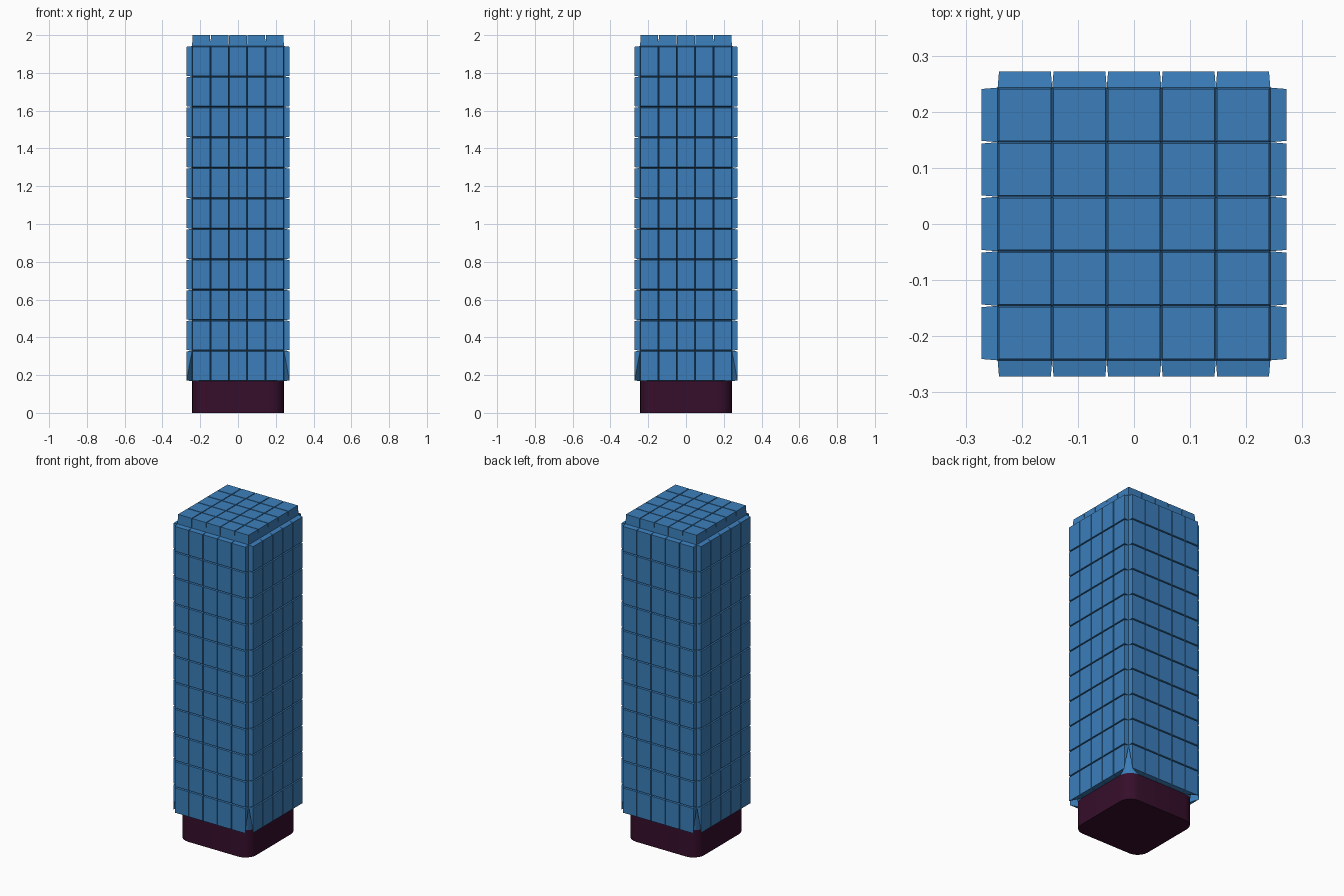
import bpy, bmesh, math
from mathutils import Vector, Matrix

if "Cube" in bpy.data.objects:
    bpy.data.objects.remove(bpy.data.objects["Cube"])

H = 0.243              # half width of core and plinth
R = 0.073              # plinth corner radius
Z0, Z1, ZT = 0.168, 1.942, 2.0
COLS, ROWS = 5, 11
OUT, TAPER = 0.029, 0.95
ROW_H = (Z1 - Z0) / ROWS
COL_W = 2 * H / COLS


def material(name, rgb):
    m = bpy.data.materials.new(name)
    m.diffuse_color = (*rgb, 1)
    m.use_nodes = True
    m.node_tree.nodes["Principled BSDF"].inputs["Base Color"].default_value = m.diffuse_color
    return m


blue = material("blue", (0.044, 0.212, 0.50))
maroon = material("dark maroon", (0.037, 0.0045, 0.024))


def finish(bm, name, mat):
    bmesh.ops.recalc_face_normals(bm, faces=bm.faces)
    me = bpy.data.meshes.new(name)
    bm.to_mesh(me)
    bm.free()
    ob = bpy.data.objects.new(name, me)
    bpy.context.collection.objects.link(ob)
    me.materials.append(mat)
    return ob


def rounded_ring(z, seg=6):
    pts = []
    for q in range(4):
        for i in range(seg + 1):
            a = math.pi / 2 * (q + i / seg)
            cx = (H - R) * (1 if q in (0, 3) else -1)
            cy = (H - R) * (1 if q in (0, 1) else -1)
            pts.append(Vector((cx + R * math.cos(a), cy + R * math.sin(a), z)))
    return pts


def square(z):
    return [Vector((x, y, z)) for x in (-H, H) for y in (-H, H)]


def hull(name, pts, mat):
    bm = bmesh.new()
    for p in pts:
        bm.verts.new(p)
    bmesh.ops.convex_hull(bm, input=bm.verts)
    bmesh.ops.dissolve_limit(bm, angle_limit=0.001, verts=bm.verts, edges=bm.edges)
    return finish(bm, name, mat)


def tile(bm, root, push, base=None):
    """Raised panel: root quad pushed out and shrunk a little."""
    c = sum(root, Vector()) / 4
    top = [bm.verts.new(c + (p - c) * TAPER + push) for p in root]
    low = [bm.verts.new(p) for p in (base or root)]
    bm.faces.new(top)
    for i in range(4):
        j = (i + 1) % 4
        # split from the shared diagonal so warped ends stay crisp
        if i == 1:
            bm.faces.new((low[i], low[j], top[i]))
            bm.faces.new((low[j], top[j], top[i]))
        elif i == 3:
            bm.faces.new((low[i], low[j], top[i]))
            bm.faces.new((low[j], top[j], top[i]))
        else:
            bm.faces.new((low[i], low[j], top[j], top[i]))
    bm.faces.new(low[::-1])


# Plinth with rounded corners
plinth = hull("plinth", rounded_ring(0) + rounded_ring(Z0), maroon)
bpy.context.view_layer.objects.active = plinth
plinth.select_set(True)
bpy.ops.object.shade_smooth_by_angle(angle=math.radians(35))

# Core: square above, blending to the rounded plinth in the lowest row
hull("core_foot", rounded_ring(Z0) + square(Z0 + ROW_H), blue)
hull("core", square(Z0 + ROW_H) + square(Z1), blue)

# Wall panels on all four sides
bm = bmesh.new()
for side in range(4):
    rot = Matrix.Rotation(side * math.pi / 2, 3, 'Z')
    for r in range(ROWS):
        for c in range(COLS):
            x0, z0 = -H + c * COL_W, Z0 + r * ROW_H
            x1, z1 = x0 + COL_W, z0 + ROW_H
            # order makes the end-face diagonal run outer-bottom to inner-top
            quad = [Vector((x0, -H, z0)), Vector((x1, -H, z0)),
                    Vector((x1, -H, z1)), Vector((x0, -H, z1))]
            base = [p.copy() for p in quad]
            if r == 0 and c == 0:
                base[0].x += R
            if r == 0 and c == COLS - 1:
                base[1].x -= R
            # lowest corner panels keep a square front over a cut-back root
            tile(bm, [rot @ p for p in quad], rot @ Vector((0, -OUT, 0)),
                 [rot @ p for p in base])
            if r == 0 and c == 0:
                # flip the diagonal on the mirrored end
                bm.faces.ensure_lookup_table()
                pair = bm.faces[-3:-1]
                shared = set(pair[0].edges) & set(pair[1].edges)
                bmesh.ops.rotate_edges(bm, edges=list(shared), use_ccw=False)
finish(bm, "wall_panels", blue)

# Roof panels
bm = bmesh.new()
for i in range(COLS):
    for j in range(COLS):
        x0, y0 = -H + i * COL_W, -H + j * COL_W
        x1, y1 = x0 + COL_W, y0 + COL_W
        tile(bm, [Vector((x0, y0, Z1)), Vector((x1, y0, Z1)),
                  Vector((x1, y1, Z1)), Vector((x0, y1, Z1))],
             Vector((0, 0, ZT - Z1)))
finish(bm, "roof_panels", blue)
